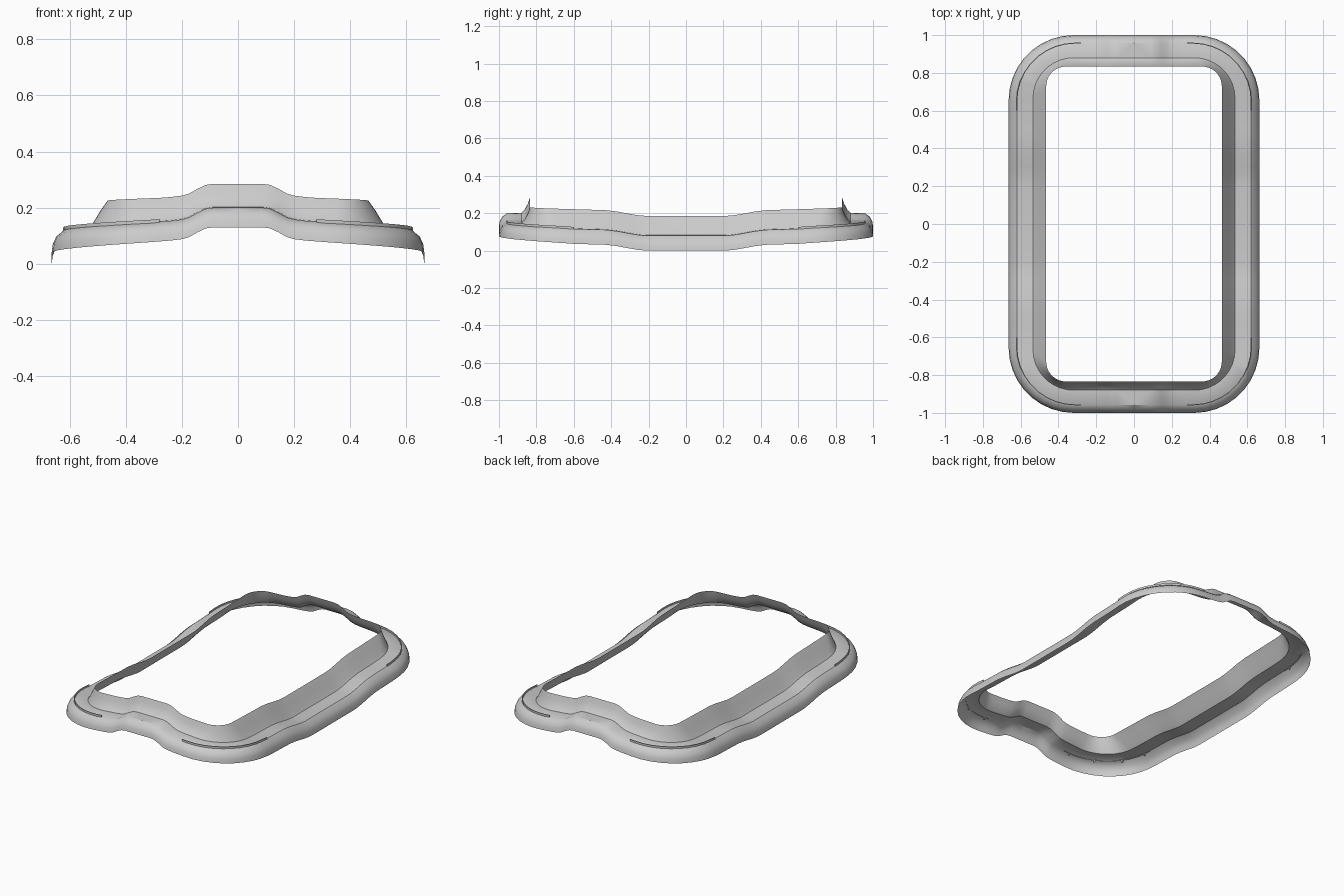
import bpy, bmesh
from math import sin, cos, radians

if "Cube" in bpy.data.objects:
    bpy.data.objects.remove(bpy.data.objects["Cube"])

# Cross-section rings, outer lip to inner lip:
# half width, half length, corner radius, rise at the ends, rise at the sides
RINGS = [
    (0.664, 1.000, 0.345, 0.000, 0.000),
    (0.660, 0.996, 0.340, 0.025, 0.030),
    (0.648, 0.984, 0.330, 0.050, 0.057),
    (0.620, 0.957, 0.310, 0.070, 0.080),
    (0.535, 0.880, 0.215, 0.072, 0.082),
    (0.518, 0.864, 0.180, 0.086, 0.103),
    (0.490, 0.846, 0.140, 0.120, 0.150),
    (0.465, 0.834, 0.105, 0.155, 0.185),
]

# Stations round one quarter: (kind, position, base height)
STATIONS = [("end", x, z) for x, z in
            [(0, .130), (.09, .130), (.115, .126), (.145, .112), (.175, .095),
             (.2, .088), (.24, .083), (.28, .080)]]
STATIONS += [("corner", a, .077 - .037 * a / 90) for a in range(0, 91, 10)]
STATIONS += [("side", y, z) for y, z in
             [(.6, .036), (.5, .033), (.43, .031), (.37, .024), (.3, .011),
              (.25, .003), (.21, 0), (0, 0)]]


def point(ring, station, lift=0):
    hx, hy, r, rise_end, rise_side = ring
    kind, t, z = station
    if kind == "end":
        return (t, hy, z + rise_end + lift)
    if kind == "side":
        return (hx, t, z + rise_side + lift)
    a, f = radians(t), t / 90
    return (hx - r + r * sin(a), hy - r + r * cos(a),
            z + rise_end + (rise_side - rise_end) * f + lift)


def finish(bm, name):
    me = bpy.data.meshes.new(name)
    bm.to_mesh(me)
    bm.free()
    ob = bpy.data.objects.new(name, me)
    bpy.context.collection.objects.link(ob)
    mod = ob.modifiers.new("Mirror", "MIRROR")
    mod.use_axis = (True, True, False)
    mod.merge_threshold = 0.0005
    bpy.ops.object.select_all(action='DESELECT')
    ob.select_set(True)
    bpy.context.view_layer.objects.active = ob
    bpy.ops.object.shade_smooth_by_angle(angle=radians(35))
    return ob


def sweep(bm, rows, closed=False):
    rows = [[bm.verts.new(p) for p in row] for row in rows]
    n = len(rows[0])
    for a, b in zip(rows, rows[1:]):
        for j in range(n if closed else n - 1):
            k = (j + 1) % n
            bm.faces.new((a[j], a[k], b[k], b[j]))
    if closed:
        bm.faces.new(rows[0][::-1])
        bm.faces.new(rows[-1])


# Thin flared frame shell
bm = bmesh.new()
sweep(bm, [[point(r, s) for r in RINGS] for s in STATIONS])
finish(bm, "frame_shell")

# Thin raised strips following the corners
OUT = (0.623, 0.960, 0.311, 0.070, 0.080)
INN = (0.618, 0.955, 0.306, 0.070, 0.080)
arc = [s for s in STATIONS if s[0] == "corner" or s[:2] in (("end", .28), ("side", .6))]
bm = bmesh.new()
sweep(bm, [[point(OUT, s, -.002), point(OUT, s, .010),
            point(INN, s, .010), point(INN, s, -.002)] for s in arc], True)

# Small tabs pinning each strip through the shell
for s in arc[1:-1:3]:
    t = ("corner", s[1] + 1.5, s[2])
    sweep(bm, [[point(OUT, q, -.014), point(OUT, q, 0),
                point(INN, q, 0), point(INN, q, -.014)] for q in (s, t)], True)
bmesh.ops.recalc_face_normals(bm, faces=bm.faces)
finish(bm, "corner_strip")
